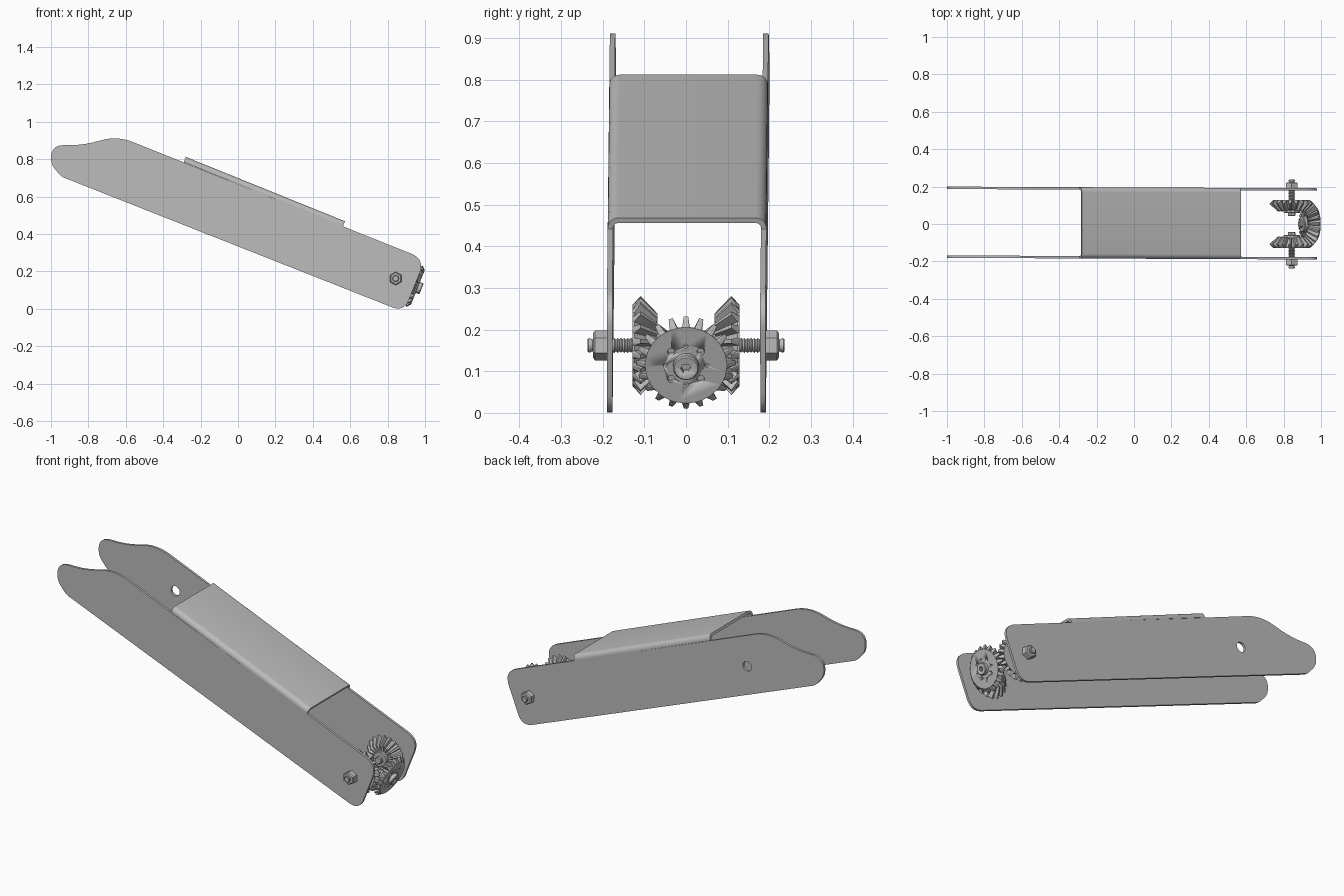
import bpy
import bmesh
from math import sin, cos, pi
from mathutils import Vector, Matrix

if "Cube" in bpy.data.objects:
    bpy.data.objects.remove(bpy.data.objects["Cube"])

steel = bpy.data.materials.new("brushed grey")
steel.use_nodes = True
steel.diffuse_color = (0.5, 0.5, 0.5, 1)
steel.node_tree.nodes["Principled BSDF"].inputs["Base Color"].default_value = (0.5, 0.5, 0.5, 1)


def finish(name, bm, smooth=True):
    bmesh.ops.recalc_face_normals(bm, faces=bm.faces)
    mesh = bpy.data.meshes.new(name)
    bm.to_mesh(mesh)
    bm.free()
    mesh.materials.append(steel)
    obj = bpy.data.objects.new(name, mesh)
    bpy.context.collection.objects.link(obj)
    if smooth:
        bpy.ops.object.select_all(action="DESELECT")
        obj.select_set(True)
        bpy.context.view_layer.objects.active = obj
        bpy.ops.object.shade_smooth_by_angle()
    return obj


def loft(name, rings, matrix=Matrix(), capped=True):
    """Skin a row of closed point rings."""
    bm = bmesh.new()
    loops = [[bm.verts.new(matrix @ Vector(p)) for p in ring] for ring in rings]
    for a, b in zip(loops, loops[1:]):
        for i in range(len(a)):
            j = (i + 1) % len(a)
            bm.faces.new((a[i], a[j], b[j], b[i]))
    if capped:
        bm.faces.new(loops[0])
        bm.faces.new(loops[-1])
    return finish(name, bm)


def lathe(name, profile, matrix, sides=32, phase=0.0):
    """Turn (radius, distance) pairs about the local z axis."""
    turn = [2 * pi * i / sides + phase for i in range(sides)]
    return loft(name, [[(r * cos(t), r * sin(t), d) for t in turn] for r, d in profile], matrix)


def cut(obj, cutters):
    """Subtract the cutters for good and remove them."""
    for c in cutters:
        c.hide_render = True
        mod = obj.modifiers.new("hole", "BOOLEAN")
        mod.operation = "DIFFERENCE"
        mod.solver = "EXACT"
        mod.object = c
    graph = bpy.context.evaluated_depsgraph_get()
    mesh = bpy.data.meshes.new_from_object(obj.evaluated_get(graph))
    obj.modifiers.clear()
    obj.data = mesh
    for c in cutters:
        bpy.data.objects.remove(c)


def soften(corners, steps=8):
    """Round each (x, z, distance) corner with a short curve."""
    out = []
    n = len(corners)
    for i, (x, z, d) in enumerate(corners):
        c = Vector((x, z))
        a = c + (Vector(corners[i - 1][:2]) - c).normalized() * d
        b = c + (Vector(corners[(i + 1) % n][:2]) - c).normalized() * d
        for k in range(steps + 1):
            t = k / steps
            out.append(a * (1 - t) ** 2 + c * 2 * t * (1 - t) + b * t * t)
    return out


def frame(axis, x_dir, origin):
    z, x = axis.normalized(), x_dir.normalized()
    rot = Matrix((x, z.cross(x), z)).transposed().to_4x4()
    return Matrix.Translation(origin) @ rot


# Side plates, which lean very slightly about the vertical
THICK, HALF, MID, LEAN = 0.013, 0.184, 0.005, -0.0045
outline = soften([
    (-0.945, 0.707, 0.02), (-0.998, 0.77, 0.03), (-1.003, 0.876, 0.075),
    (-0.83, 0.874, 0.08), (-0.645, 0.925, 0.09), (1.0, 0.265, 0.08), (0.888, -0.017, 0.07)])


def plate(name, y0):
    return loft(name, [[(p.x, y0 + s * THICK / 2 + LEAN * p.x, p.y) for p in outline]
                       for s in (-1, 1)])


plate("front_side_plate", MID - HALF)
back_plate = plate("back_side_plate", MID + HALF)
hole_frame = frame(Vector((0, 1, 0)), Vector((1, 0, 0)), Vector((-0.52, MID + HALF, 0.70)))
cut(back_plate, [lathe("hole_cutter", [(0.027, -0.05), (0.027, 0.05)], hole_frame)])

# Folded cover bridging the plates
start, end = Vector((-0.279, 0, 0.812)), Vector((0.572, 0, 0.468))
along = (end - start).normalized()
up = Vector((-along.z, 0, along.x))


def arch(w, top, r):
    arc = [(w - r + r * cos(pi / 2 * k / 6), top - r + r * sin(pi / 2 * k / 6)) for k in range(7)]
    half = [(w, -0.03)] + arc
    return half + [(-y, h) for y, h in reversed(half)]


outer = HALF + THICK / 2
section = arch(outer, 0, 0.026) + arch(outer - THICK, -THICK, 0.013)[::-1]
rings = []
for base in (start, end):
    ring = [base + up * h + Vector((0, y + MID, 0)) for y, h in section]
    rings.append([p + Vector((0, LEAN * p.x, 0)) for p in ring])
loft("top_cover", rings)

# Bevel gears sharing one apex
apex = Vector((0.843, 0, 0.162))
TEETH = 20
TIP = [(0.098, 0.128), (0.119, 0.109), (0.076, 0.068), (0.045, 0.074)]
ROOT = [(0.098, 0.128), (0.098, 0.124), (0.062, 0.08), (0.045, 0.076)]


def gear(name, matrix, phase=0.0):
    step = 2 * pi / TEETH
    spokes = []
    for i in range(TEETH):
        for offset, prof in ((-0.30, ROOT), (-0.14, TIP), (0.14, TIP), (0.30, ROOT)):
            spokes.append(((i + offset) * step + phase, prof))
    rings = [[(p[k][0] * cos(t), p[k][0] * sin(t), p[k][1]) for t, p in spokes]
             for k in range(4)]
    body = loft(name, rings, matrix)
    lathe(name + "_inner_hub", [(0.044, 0.08), (0.044, 0.062), (0.04, 0.058)], matrix)
    lathe(name + "_inner_bolt_head", [(0.022, 0.06), (0.022, 0.046), (0.018, 0.042)],
          matrix, 6)
    return body


def drill(radius, around, angle, matrix, depth, sides=16):
    place = matrix @ Matrix.Translation((around * cos(angle), around * sin(angle), 0))
    return lathe("drill_cutter", [(radius, depth), (radius, 0.2)], place, sides)


axis = Vector((along.x, 0, along.z))
centre = frame(axis, Vector((0, 1, 0)), apex)
output_gear = gear("output_gear", centre)
cut(output_gear, [drill(0.009 if i % 2 else 0.005, 0.05, i * pi / 4, centre, 0.115)
                  for i in range(8)])
boss = lathe("output_gear_boss", [(0.031, 0.12), (0.031, 0.145), (0.028, 0.149)], centre)
cut(boss, [drill(0.013, 0, 0, centre, 0.13, 6)])

# Side gears with their threaded bolts and nuts
for label, s in (("front", -1), ("back", 1)):
    side = frame(Vector((0, s, 0)), axis, apex)
    gear(label + "_side_gear", side, pi / TEETH)
    thread = [(0.014, 0.12)]
    pitch = 0.008
    for k in range(13):
        thread += [(0.018, 0.124 + k * pitch), (0.014, 0.128 + k * pitch)]
    thread += [(0.017, 0.23), (0.017, 0.234), (0.014, 0.237)]
    bolt = lathe(label + "_bolt", thread, side, 20)
    cut(bolt, [drill(0.009, 0, 0, side, 0.228, 6)])
    upright = frame(Vector((0, s, 0)), Vector((0, 0, 1)), apex)
    lathe(label + "_nut", [(0.03, 0.186), (0.036, 0.19), (0.036, 0.218), (0.03, 0.223)],
          upright, 6)
